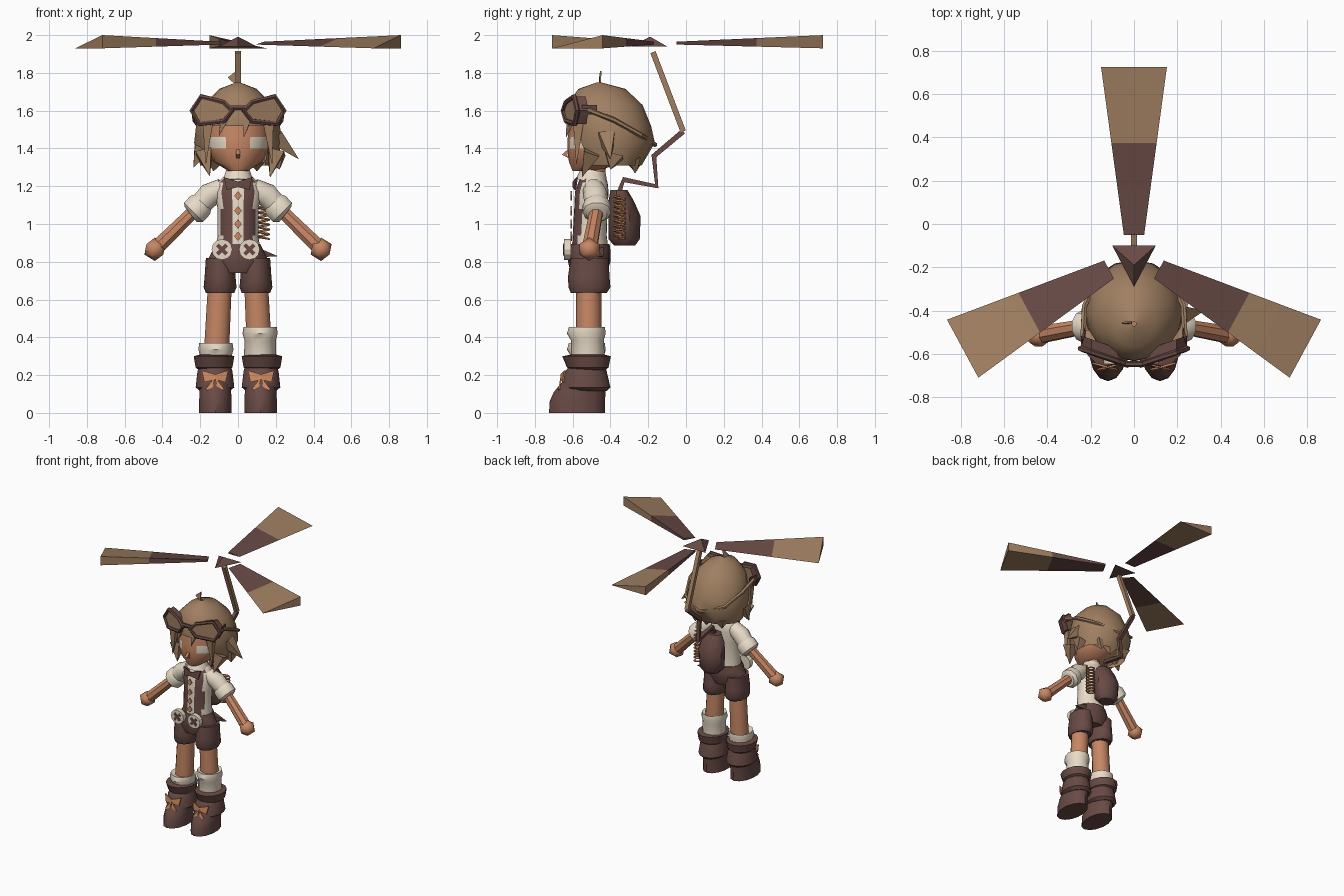
import bpy, bmesh, math
from mathutils import Vector as V

if "Cube" in bpy.data.objects:
    bpy.data.objects.remove(bpy.data.objects["Cube"])


def material(name, r, g, b):
    lin = [((c / 255 + 0.055) / 1.055) ** 2.4 for c in (r, g, b)] + [1]
    m = bpy.data.materials.new(name)
    m.use_nodes = True
    m.diffuse_color = lin
    m.node_tree.nodes["Principled BSDF"].inputs["Base Color"].default_value = lin
    return m


TAN = material("tan", 160, 127, 97)
DARK = material("dark_brown", 104, 74, 69)
SKIN = material("skin", 198, 134, 100)
CREAM = material("cream", 233, 220, 200)
ORANGE = material("orange", 210, 140, 96)


def finish(name, bm, mat, angle=40):
    bmesh.ops.recalc_face_normals(bm, faces=bm.faces)
    me = bpy.data.meshes.new(name)
    bm.to_mesh(me)
    bm.free()
    me.materials.append(mat)
    me.polygons.foreach_set("use_smooth", [True] * len(me.polygons))
    me.set_sharp_from_angle(angle=math.radians(angle))
    ob = bpy.data.objects.new(name, me)
    bpy.context.collection.objects.link(ob)
    return ob


def skin(name, rings, mat, caps=True, angle=40, keep=None):
    """Bridge a list of point rings into one surface."""
    bm = bmesh.new()
    rows = [[bm.verts.new(p) for p in ring] for ring in rings]
    n = len(rows[0])
    for a, b in zip(rows, rows[1:]):
        for i in range(n):
            bm.faces.new((a[i], a[(i + 1) % n], b[(i + 1) % n], b[i]))
    if caps:
        bm.faces.new(rows[0])
        bm.faces.new(rows[-1])
    if keep:
        gone = [f for f in bm.faces if not keep(f.calc_center_median())]
        bmesh.ops.delete(bm, geom=gone, context='FACES')
    return finish(name, bm, mat, angle)


def stack(name, levels, mat, n=16, cx=0, **kw):
    """Levels are (z, half width in x, front y, back y)."""
    rings = []
    for z, rx, y0, y1 in levels:
        ang = [math.tau * i / n for i in range(n)]
        rings.append([(cx + rx * math.sin(a), (y0 + y1) / 2 - (y1 - y0) / 2 * math.cos(a), z) for a in ang])
    return skin(name, rings, mat, **kw)


def tube(name, pts, radii, mat, n=8, ref=V((0, 1, 0)), **kw):
    pts = [V(p) for p in pts]
    if not isinstance(radii, (list, tuple)):
        radii = [radii] * len(pts)
    rings = []
    for i, (p, r) in enumerate(zip(pts, radii)):
        t = (pts[min(i + 1, len(pts) - 1)] - pts[max(i - 1, 0)]).normalized()
        a = t.cross(ref).normalized()
        b = t.cross(a)
        rings.append([p + r * (a * math.cos(w) + b * math.sin(w))
                      for w in (math.tau * (k + .5) / n for k in range(n))])
    return skin(name, rings, mat, **kw)


def plate(name, outline, mat, depth=.008, side_mat=None):
    """Thin slab from a 3D outline, going back along y."""
    back = [(x, y + depth, z) for x, y, z in outline]
    ob = skin(name, [outline, back], mat, angle=20)
    if side_mat:
        paint(ob, side_mat, lambda f: len(f.vertices) == 4)
    return ob


def paint(ob, mat, rule):
    ob.data.materials.append(mat)
    for f in ob.data.polygons:
        if rule(f):
            f.material_index = len(ob.data.materials) - 1


def bow(name, c, s, mat, tails=True):
    x, y, z = c
    for k in (1, -1):
        plate(name + "_wing", [(x, y, z + .2 * s), (x + k * s, y + .02, z + .5 * s),
                               (x + k * .8 * s, y + .01, z - .4 * s), (x, y, z - .2 * s)], mat)
        if tails:
            plate(name + "_tail", [(x, y, z), (x + k * .7 * s, y - .01, z - .9 * s),
                                   (x + k * .25 * s, y - .015, z - 1.3 * s)], mat)


# Propeller: three wedge blades, hub and bent pole
for root, tip in (((0, -.05), (0, .725)), ((.115, -.21), (.79, -.575)), ((-.115, -.21), (-.79, -.575))):
    r, t = V((*root, 0)), V((*tip, 0))
    side = V((0, 0, 1)).cross((t - r).normalized())
    rings = []
    for k in (0, .545, 1):
        p, w = r.lerp(t, k), .047 + .105 * k
        low, top = V((0, 0, 1.95 - .02 * k)), V((0, 0, 1.965 + .035 * k))
        rings.append([p + side * w + low, p + side * w + top, p - side * w + low])
    blade = skin("propeller_blade", rings, DARK, angle=10)
    paint(blade, TAN, lambda f: (f.center.xy - r.xy).length > .42)
skin("propeller_hub", [[(.1, -.1, 1.94), (-.1, -.1, 1.94), (0, -.29, 1.94)],
                       [(.003, -.187, 1.99), (-.003, -.187, 1.99), (0, -.193, 1.99)]], DARK, angle=10)
X, Z = V((1, 0, 0)), V((0, 0, 1))
tube("pole_upper", [(0, -.175, 1.91), (0, -.015, 1.49)], .021, TAN, 4, X)
tube("pole_lower", [(0, -.015, 1.49), (0, -.17, 1.36), (0, -.155, 1.2), (0, -.33, 1.235), (0, -.36, 1.15)],
     .02, DARK, 4, X)

# Backpack and spring
stack("backpack", [(.885, .06, -.38, -.27), (.92, .095, -.41, -.245), (1.04, .105, -.41, -.24),
                   (1.12, .09, -.41, -.275), (1.18, .06, -.4, -.31)], DARK, n=10)
turns, steps = 9, 10
tube("spring", [(.135 + .03 * math.cos(a), -.35 + .03 * math.sin(a), .92 + .23 * a / (turns * math.tau))
                for a in (math.tau * i / steps for i in range(turns * steps + 1))], .006, ORANGE, 5, Z)

# Head with painted eye whites
face = stack("face", [(1.28, .05, -.6, -.46), (1.33, .13, -.62, -.34), (1.4, .165, -.628, -.28),
                      (1.46, .17, -.626, -.28), (1.57, .17, -.61, -.28)], SKIN)
paint(face, CREAM, lambda f: 1.4 < f.center.z < 1.46 and .06 < abs(f.center.x) < .16 and f.center.y < -.46)
tube("nose", [(0, -.6, 1.41), (0, -.645, 1.365), (0, -.61, 1.35)], [.01, .016, .01], SKIN, 4, X)
stack("neck", [(1.2, .05, -.55, -.44), (1.32, .05, -.54, -.42)], SKIN, n=10)

# Hair: open cap plus pointed locks
stack("hair_cap", [(1.75, .01, -.47, -.45), (1.715, .1, -.57, -.32), (1.63, .185, -.63, -.23),
                   (1.52, .222, -.632, -.185), (1.43, .232, -.62, -.165), (1.31, .2, -.55, -.235)], TAN,
      caps=False, keep=lambda c: not (c.z < 1.53 and c.y < -.54))
locks = [((.2, -.42, 1.46), (.32, -.4, 1.345), .06), ((.2, -.5, 1.38), (.17, -.55, 1.25), .06),
         ((.2, -.38, 1.36), (.22, -.4, 1.29), .07), ((-.19, -.45, 1.4), (-.235, -.46, 1.3), .06),
         ((-.18, -.5, 1.38), (-.15, -.55, 1.255), .06), ((-.12, -.28, 1.34), (-.13, -.27, 1.28), .06),
         ((.1, -.28, 1.34), (.1, -.26, 1.28), .06), ((0, -.27, 1.34), (.01, -.27, 1.27), .06),
         ((.16, -.57, 1.54), (.18, -.58, 1.32), .04), ((-.16, -.57, 1.54), (-.17, -.58, 1.32), .04),
         ((.05, -.61, 1.56), (.03, -.635, 1.46), .03), ((-.07, -.61, 1.56), (-.1, -.62, 1.47), .03)]
for base, tip, w in locks:
    tube("hair_lock", [base, tip], [w, .002], TAN, 4)
plate("hair_tuft", [(-.055, -.46, 1.775), (-.01, -.455, 1.81), (-.01, -.46, 1.735)], TAN)

# Goggles with strap and buckles
outline = [(.03, 1.6), (.075, 1.645), (.195, 1.675), (.245, 1.6), (.205, 1.53), (.075, 1.545)]
for s in (1, -1):
    front = [(s * x, -.66 + .35 * x, z) for x, z in outline]
    plate("goggle_lens", front, TAN, .06, DARK)
    loop = [V(p) for p in front]
    tube("goggle_frame", loop + loop[:2], .014, DARK, 6, V((0, 1, 0)), caps=False)
    plate("strap_buckle", [(s * .235, -.55, 1.58), (s * .24, -.55, 1.63), (s * .225, -.5, 1.63),
                           (s * .225, -.5, 1.58)], DARK, .03)
    tube("goggle_strap", [(s * .235, -.52, 1.605), (s * .228, -.38, 1.55), (s * .17, -.24, 1.47),
                          (0, -.165, 1.42)], .014, TAN, 6, Z)
tube("goggle_bridge", [(-.04, -.645, 1.615), (.04, -.645, 1.615)], .014, DARK, 6)

# Shirt, vest stripes, buttons and bow tie
shirt = stack("shirt", [(.86, .118, -.605, -.41), (.94, .108, -.6, -.42), (1.08, .108, -.592, -.415),
                        (1.17, .125, -.588, -.41), (1.22, .11, -.57, -.415), (1.26, .065, -.555, -.43)],
              CREAM, n=24)
paint(shirt, DARK, lambda f: f.center.y < -.53 and .027 < abs(f.center.x) < .085)
tube("collar", [(0, -.5, 1.225), (0, -.49, 1.285)], [.085, .065], CREAM, 10)
for z in (1.15, 1.07, 1.0, .935):
    plate("button", [(-.02, -.612, z), (0, -.612, z + .025), (.02, -.612, z), (0, -.612, z - .025)], ORANGE)
bow("bow_tie", (0, -.6, 1.21), .075, DARK, False)

# Arms
for s in (1, -1):
    tube("sleeve", [(s * .08, -.49, 1.19), (s * .15, -.48, 1.155), (s * .21, -.47, 1.09)],
         [.055, .066, .06], CREAM, 10)
    tube("sleeve_cuff", [(s * .185, -.472, 1.115), (s * .2, -.472, 1.1), (s * .235, -.472, 1.062),
                         (s * .25, -.472, 1.05)], [.062, .075, .075, .055], CREAM, 10)
    tube("forearm", [(s * .21, -.47, 1.09), (s * .42, -.508, .885)], [.036, .042], SKIN, 8)
    bm = bmesh.new()
    bmesh.ops.create_icosphere(bm, subdivisions=1, radius=.062)
    bmesh.ops.translate(bm, vec=(s * .44, -.512, .866), verts=bm.verts)
    finish("hand", bm, SKIN, 45)

# Shorts and belt discs
stack("shorts_waist", [(.74, .1, -.61, -.42), (.8, .165, -.625, -.4), (.86, .135, -.62, -.4),
                       (.895, .118, -.61, -.405)], DARK)
tube("waist_tail", [(.1, -.46, .85), (.205, -.44, .83)], [.035, .003], DARK, 4)
for s in (1, -1):
    stack("shorts_leg", [(.82, .075, -.61, -.41), (.72, .082, -.625, -.405), (.665, .087, -.622, -.4),
                         (.635, .075, -.61, -.42)], DARK, n=12, cx=s * .095)
for cx in (-.085, .06):
    disc = [math.tau * k / 12 for k in range(12)]
    plate("belt_disc", [(cx + .055 * math.cos(a), -.645, .865 + .055 * math.sin(a)) for a in disc], CREAM, .035)
    for a in (math.pi / 4, -math.pi / 4):
        u, v = V((math.cos(a), 0, math.sin(a))) * .035, V((-math.sin(a), 0, math.cos(a))) * .01
        c = V((cx, -.65, .865))
        plate("disc_cross", [c + u + v, c - u + v, c - u - v, c + u - v], DARK)

# Legs, socks and boots
for s, sock in ((1, .455), (-1, .37)):
    tube("leg", [(s * .095, -.515, .7), (s * .115, -.515, .3)], [.066, .07], SKIN, 10)
    stack("sock", [(.28, .085, -.61, -.43), (sock - .07, .083, -.61, -.435), (sock - .035, .093, -.63, -.425),
                   (sock, .088, -.62, -.43), (sock - .01, .065, -.59, -.45)], CREAM, n=12, cx=s * .117)
    stack("boot_foot", [(0, .088, -.725, -.43), (.06, .088, -.722, -.43), (.11, .086, -.7, -.425),
                        (.19, .084, -.635, -.425), (.26, .084, -.62, -.43)], DARK, n=14, cx=s * .12)
    stack("boot_fold", [(.25, .085, -.615, -.43), (.22, .095, -.64, -.42), (.135, .105, -.66, -.4),
                        (.115, .08, -.64, -.42)], DARK, n=14, cx=s * .122)
    stack("boot_cuff", [(.225, .08, -.6, -.43), (.24, .1, -.63, -.41), (.3, .11, -.655, -.398),
                        (.308, .08, -.61, -.43)], DARK, n=14, cx=s * .127)
    bow("boot_bow", (s * .122, -.665, .19), .07, ORANGE)
